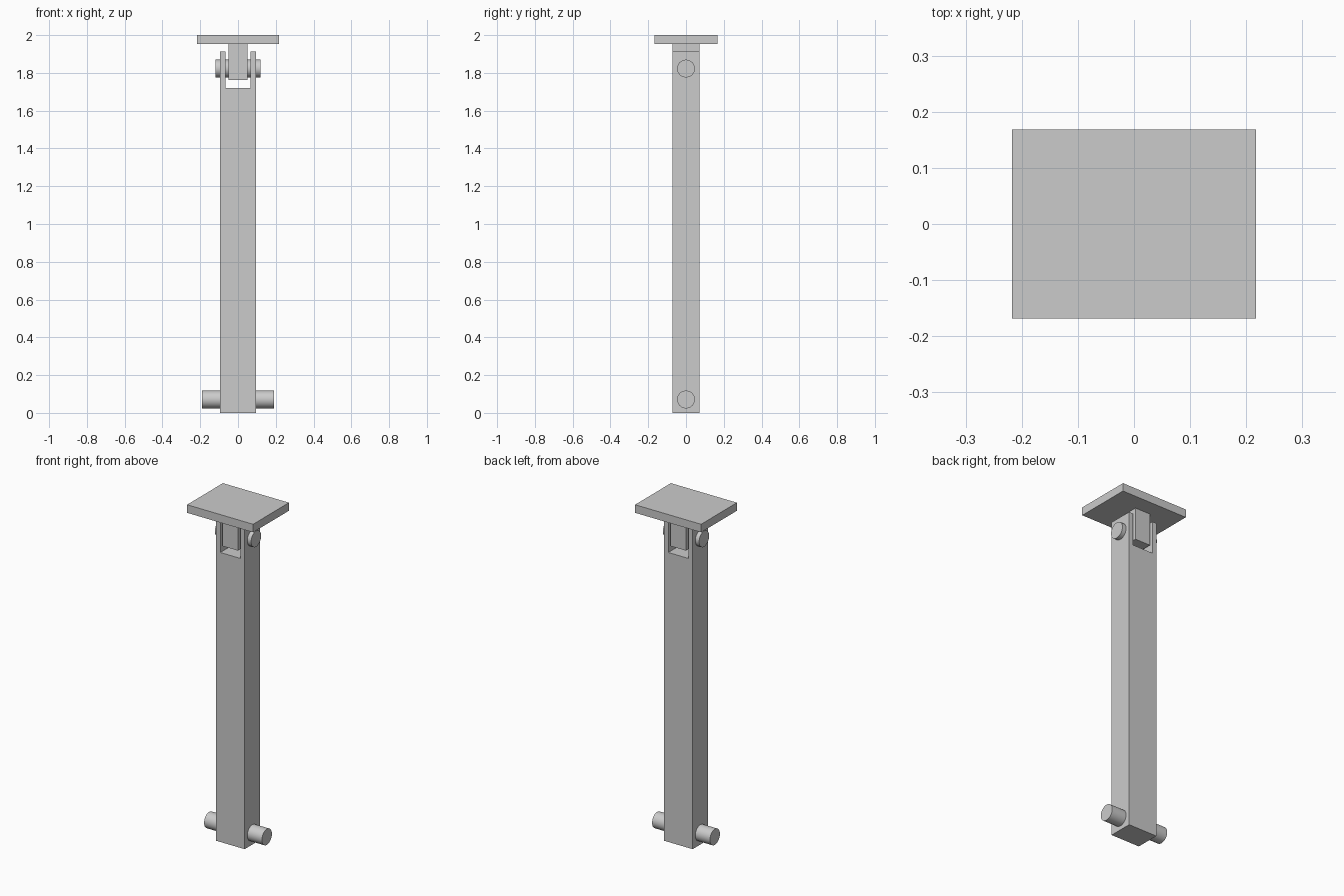
import bpy, bmesh
from math import radians

if "Cube" in bpy.data.objects:
    bpy.data.objects.remove(bpy.data.objects["Cube"])

HALF_DEPTH = 0.072


def add_object(name, bm):
    bmesh.ops.recalc_face_normals(bm, faces=bm.faces)
    mesh = bpy.data.meshes.new(name)
    bm.to_mesh(mesh)
    bm.free()
    obj = bpy.data.objects.new(name, mesh)
    bpy.context.collection.objects.link(obj)
    return obj


def extruded_profile(name, points, half_depth):
    """Extrude an x-z outline along y."""
    bm = bmesh.new()
    face = bm.faces.new([bm.verts.new((x, -half_depth, z)) for x, z in points])
    out = bmesh.ops.extrude_face_region(bm, geom=[face])
    verts = [g for g in out["geom"] if isinstance(g, bmesh.types.BMVert)]
    bmesh.ops.translate(bm, verts=verts, vec=(0, 2 * half_depth, 0))
    return add_object(name, bm)


def box(name, hx, hy, z0, z1):
    return extruded_profile(name, [(-hx, z0), (hx, z0), (hx, z1), (-hx, z1)], hy)


def pin(name, radius, half_length, z):
    """Round pin lying along x."""
    bpy.ops.mesh.primitive_cylinder_add(
        vertices=48, radius=radius, depth=2 * half_length,
        location=(0, 0, z), rotation=(0, radians(90), 0))
    obj = bpy.context.object
    obj.name = name
    bpy.ops.object.shade_smooth_by_angle(angle=radians(30))


# Post with a forked top
right = [(0.094, 0), (0.094, 1.912), (0.066, 1.912), (0.066, 1.72)]
left = [(-x, z) for x, z in reversed(right)]
extruded_profile("forked_post", right + left, HALF_DEPTH)

# Top plate and the tongue hanging into the fork
box("top_plate", 0.217, 0.168, 1.952, 2.0)
box("hinge_tongue", 0.05, HALF_DEPTH, 1.762, 1.952)

# Hinge pin and lower cross pin
pin("hinge_pin", 0.047, 0.119, 1.823)
pin("lower_cross_pin", 0.047, 0.19, 0.071)
